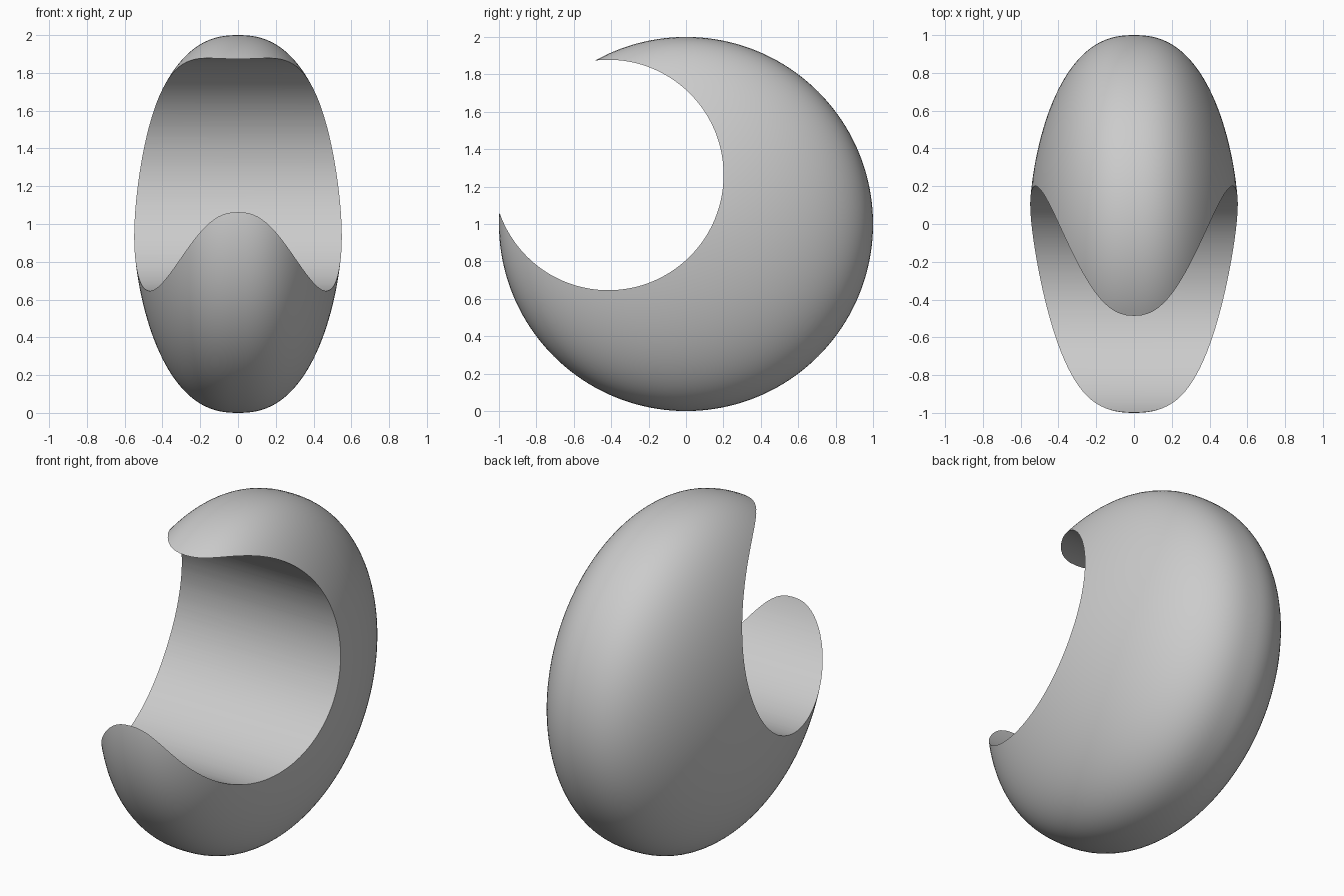
import bpy, bmesh, math
from mathutils import Vector, Matrix

if "Cube" in bpy.data.objects:
    bpy.data.objects.remove(bpy.data.objects["Cube"])

HALF_WIDTH = 0.555
RINGS, SEGS = 72, 160


def signed_pow(v, p):
    return math.copysign(abs(v) ** p, v) if abs(v) > 1e-9 else 0.0


# Lens-shaped body: superelliptic profile turned around the x axis
bm = bmesh.new()
profile = []
for i in range(RINGS + 1):
    t = -math.pi / 2 + math.pi * i / RINGS
    x = HALF_WIDTH * signed_pow(math.sin(t), 2 / 2.4)
    r = signed_pow(math.cos(t), 2 / 1.8)
    profile.append(bm.verts.new((x, 0, 1 + r)))
edges = [bm.edges.new(pair) for pair in zip(profile, profile[1:])]
bmesh.ops.spin(bm, geom=profile + edges, cent=Vector((0, 0, 1)), axis=Vector((1, 0, 0)),
               angle=2 * math.pi, steps=SEGS, use_duplicate=False)
bmesh.ops.remove_doubles(bm, verts=bm.verts, dist=1e-4)
bmesh.ops.recalc_face_normals(bm, faces=bm.faces)
mesh = bpy.data.meshes.new("crescent_body")
bm.to_mesh(mesh)
bm.free()
body = bpy.data.objects.new("crescent_body", mesh)
bpy.context.collection.objects.link(body)

# Round bite through the whole width, towards the upper front
bpy.ops.mesh.primitive_cylinder_add(vertices=192, radius=0.616, depth=2,
                                    location=(0, -0.415, 1.262),
                                    rotation=(0, math.pi / 2, 0))
cutter = bpy.context.object
cutter.name = "bite_cutter"
cutter.hide_render = True

cut = body.modifiers.new("bite", 'BOOLEAN')
cut.operation = 'DIFFERENCE'
cut.solver = 'EXACT'
cut.object = cutter

bpy.ops.object.select_all(action='DESELECT')
body.select_set(True)
bpy.context.view_layer.objects.active = body
bpy.ops.object.modifier_apply(modifier=cut.name)
bpy.data.objects.remove(cutter)

# Smooth surfaces, crisp rim
bpy.ops.object.shade_smooth_by_angle(angle=math.radians(30))
